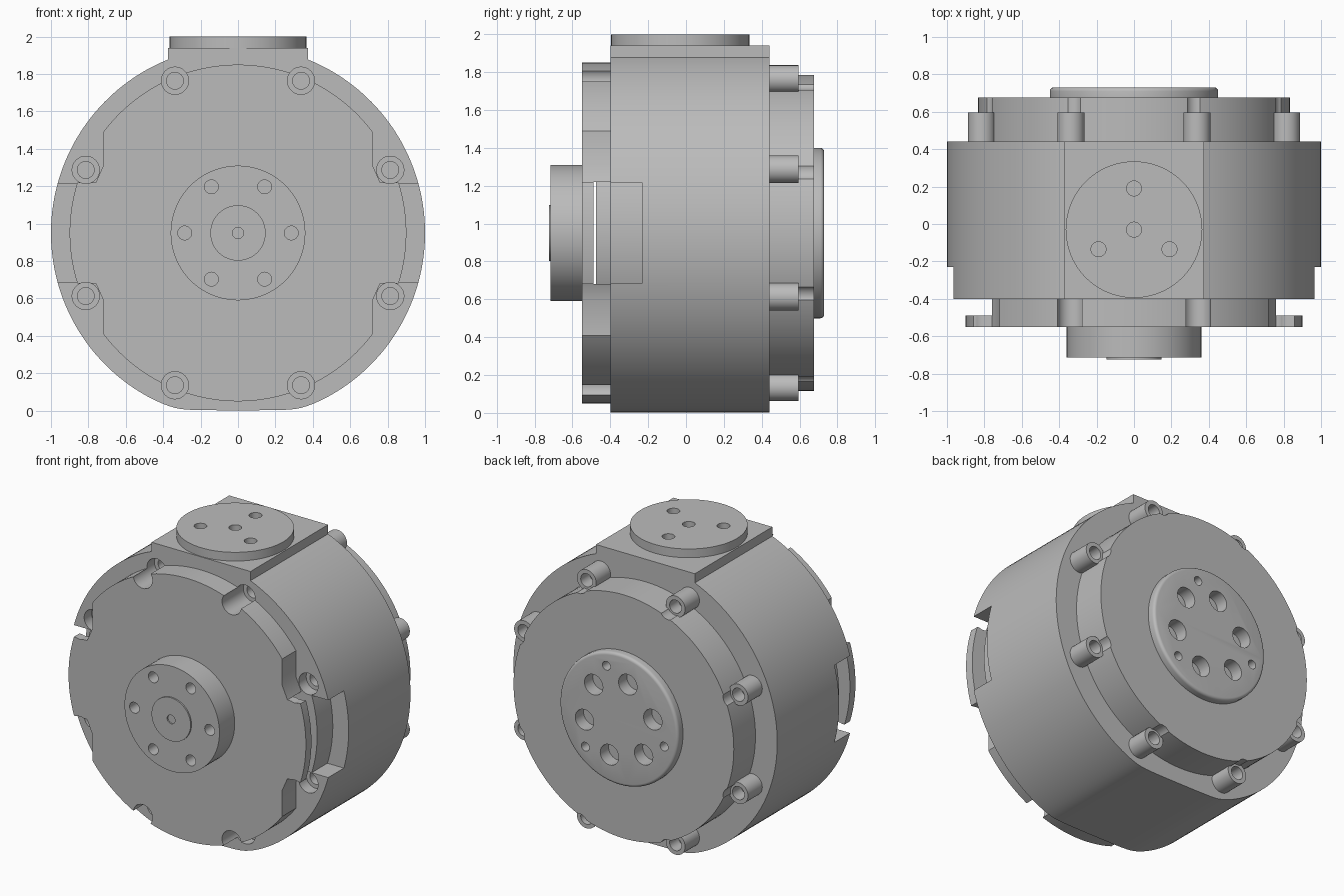
import bpy, bmesh
from math import sin, cos, pi, asin, acos, radians, sqrt

if "Cube" in bpy.data.objects:
    bpy.data.objects.remove(bpy.data.objects["Cube"])

CZ = 0.95  # height of the main axis

grey = bpy.data.materials.new("machined_grey")
grey.use_nodes = True
grey.diffuse_color = (0.5, 0.5, 0.5, 1)
grey.node_tree.nodes["Principled BSDF"].inputs["Base Color"].default_value = (0.5, 0.5, 0.5, 1)


def arc(r, a0, a1, n, cx=0, cz=CZ):
    return [(cx + r * cos(a0 + (a1 - a0) * i / n), cz + r * sin(a0 + (a1 - a0) * i / n))
            for i in range(n + 1)]


def circle(r, n=96, cx=0, cz=CZ):
    return arc(r, 0, 2 * pi, n, cx, cz)[:-1]


def ring(r, radius, count, start=0, n=32):
    """Small circles spaced evenly around the main axis."""
    angles = [radians(start) + 2 * pi * k / count for k in range(count)]
    return [circle(r, n, radius * cos(a), CZ + radius * sin(a)) for a in angles]


def mirror_x(points):
    return points + [(-x, z) for x, z in reversed(points)]


def prism(name, profiles, lo, hi, upright=False):
    """Extrude closed profiles along y, or along z when upright."""
    bm = bmesh.new()
    for points in profiles:
        clean = []
        for p in points:
            if all(abs(p[0] - q[0]) + abs(p[1] - q[1]) > 1e-5 for q in clean):
                clean.append(p)
        at = (lambda p, h: (p[0], p[1], h)) if upright else (lambda p, h: (p[0], h, p[1]))
        low = [bm.verts.new(at(p, lo)) for p in clean]
        high = [bm.verts.new(at(p, hi)) for p in clean]
        bm.faces.new(low)
        bm.faces.new(high)
        for i in range(len(clean)):
            j = (i + 1) % len(clean)
            bm.faces.new((low[i], low[j], high[j], high[i]))
    bmesh.ops.recalc_face_normals(bm, faces=bm.faces)
    mesh = bpy.data.meshes.new(name)
    bm.to_mesh(mesh)
    bm.free()
    mesh.materials.append(grey)
    obj = bpy.data.objects.new(name, mesh)
    bpy.context.collection.objects.link(obj)
    return obj


def activate(obj):
    bpy.ops.object.select_all(action="DESELECT")
    obj.select_set(True)
    bpy.context.view_layer.objects.active = obj


def cut(obj, profiles, lo, hi, upright=False):
    """Remove extruded profiles from a part."""
    tool = prism("cutter", profiles, lo, hi, upright)
    tool.hide_render = True
    mod = obj.modifiers.new("cut", "BOOLEAN")
    mod.operation, mod.solver, mod.object = "DIFFERENCE", "EXACT", tool
    activate(obj)
    bpy.ops.object.modifier_apply(modifier=mod.name)
    bpy.data.objects.remove(tool)


parts = []

# Main housing: round drum with flattened foot and square top pad
half = [(0.375, 1.94)] + arc(1.0, acos(0.375), -pi / 2, 80)
half = [(x, (z + sqrt(z * z + 0.0004)) / 2 if z < 0.3 else z) for x, z in half]
housing = prism("housing", [mirror_x(half)], -0.40, 0.44)
t = asin(0.265 / 0.88)
window = [(1.1, CZ - 0.265)] + arc(0.88, -t, t, 16) + [(1.1, CZ + 0.265)]
cut(housing, [window, [(-x, z) for x, z in window]], -0.5, -0.23)
bolt_seats = ring(0.073, 0.881, 8, 22.5)
bolt_holes = ring(0.045, 0.881, 8, 22.5)
cut(housing, bolt_seats, -0.6, -0.32)
cut(housing, bolt_holes, -0.35, -0.2)
parts.append(housing)

# Front cover: notched disc carried by upper and lower spacer blocks
shoulder = arc(0.9, pi / 2, acos(0.8), 32) + [(0.72, 1.31), (0.76, 1.22)]
quarter = shoulder + arc(0.9, asin(0.27 / 0.9), 0, 10)
cover_half = quarter + [(x, 2 * CZ - z) for x, z in reversed(quarter)]
front_cover = prism("front_cover", [mirror_x(cover_half)], -0.55, -0.49)
upper = mirror_x(shoulder)
lower = [(x, 2 * CZ - z) for x, z in upper]
spacers = prism("front_spacers", [upper, lower], -0.49, -0.40)
for part in (front_cover, spacers):
    cut(part, bolt_seats, -0.6, -0.3)
    parts.append(part)
parts.append(prism("inner_drum", [circle(0.72)], -0.475, -0.35))

# Front output hub
hub = prism("front_hub", [circle(0.36)], -0.715, -0.53)
cut(hub, ring(0.037, 0.285, 6), -0.8, -0.63)
hub_cap = prism("hub_cap", [circle(0.148, 64)], -0.725, -0.70)
cut(hub_cap, [circle(0.03, 24)], -0.8, -0.705)
parts += [hub, hub_cap]

# Back cover with clearance notches above the bolt lugs
back_cover = prism("back_cover", [circle(0.835, 128)], 0.43, 0.675)
cut(back_cover, ring(0.06, 0.881, 8, 22.5), 0.595, 0.8)
cut(back_cover, bolt_holes, 0.5, 0.8)
lugs = prism("back_lugs", bolt_seats, 0.43, 0.595)
cut(lugs, bolt_holes, 0.5, 0.7)
parts += [back_cover, lugs]

# Back flange with a rounded rim, large and small holes
flange = prism("back_flange", [circle(0.45, 128)], 0.62, 0.73)
bevel = flange.modifiers.new("round", "BEVEL")
bevel.width, bevel.segments, bevel.limit_method = 0.02, 4, "ANGLE"
activate(flange)
bpy.ops.object.modifier_apply(modifier="round")
holes = ring(0.07, 0.268, 6, 45) + ring(0.03, 0.357, 3, 75)
cut(flange, holes, 0.64, 0.8)
cut(back_cover, holes, 0.6, 0.8)
parts += [flange, back_cover]

# Round mounting plate on the top pad
plate = prism("top_plate", [circle(0.365, 96, 0, -0.03)], 1.93, 2.0, True)
spots = [(0, 0.19), (0, -0.03), (0.19, -0.135), (-0.19, -0.135)]
plate_holes = [circle(0.04, 32, x, y) for x, y in spots]
cut(plate, plate_holes, 1.9, 2.1, True)
cut(housing, plate_holes, 1.88, 2.1, True)
parts.append(plate)

for part in parts:
    activate(part)
    bpy.ops.object.shade_smooth_by_angle(angle=radians(30))
